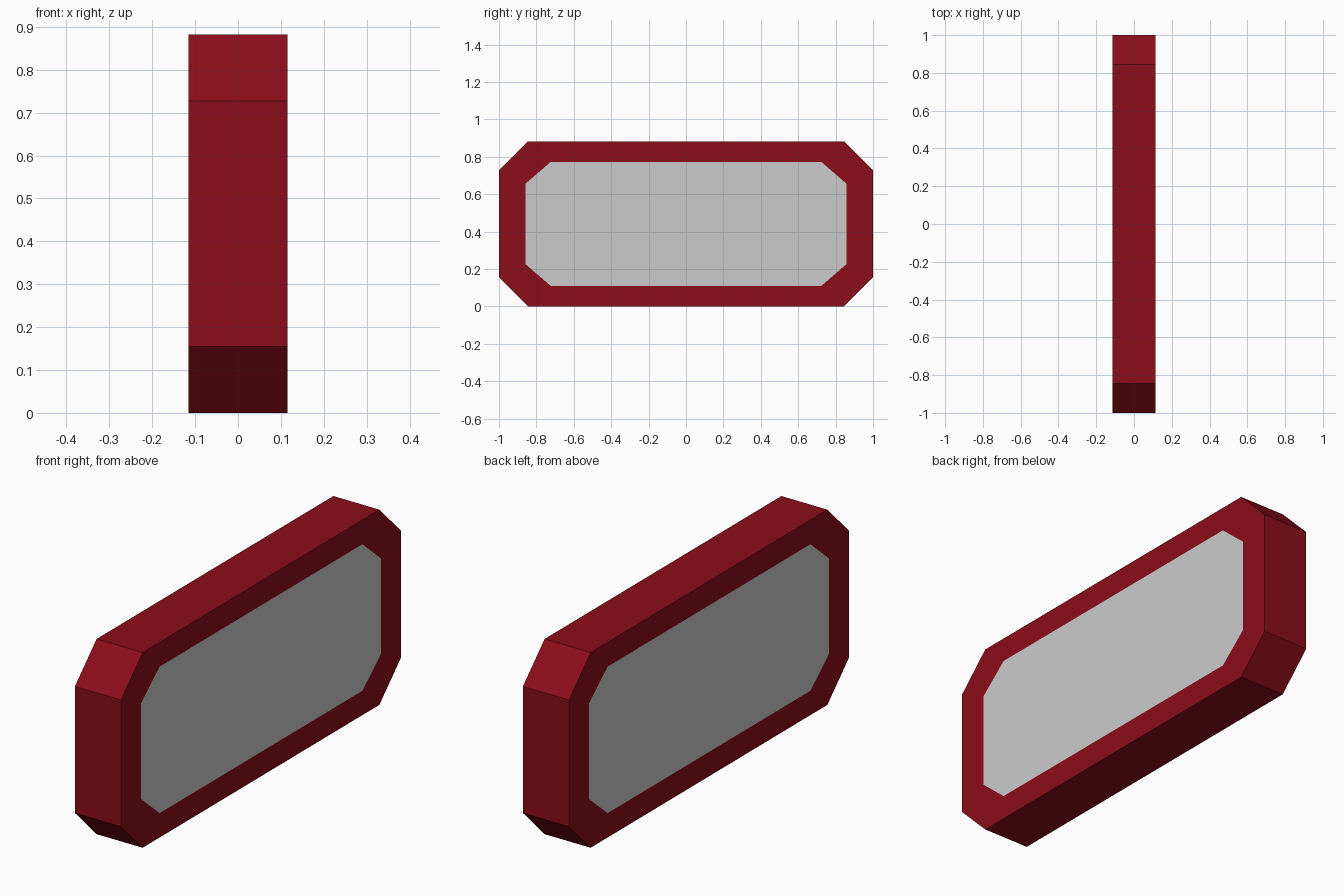
import bpy
import bmesh

if "Cube" in bpy.data.objects:
    bpy.data.objects.remove(bpy.data.objects["Cube"])

HALF_T = 0.115   # half thickness in x
MID_Z = 0.441    # centre height


def octagon(x, y, z, y_cut, z_cut):
    """Chamfered rectangle in the YZ plane, counter-clockwise seen from +x."""
    pts = [(y, -z_cut), (y, z_cut), (y_cut, z), (-y_cut, z),
           (-y, z_cut), (-y, -z_cut), (-y_cut, -z), (y_cut, -z)]
    return [(x, a, MID_Z + b) for a, b in pts]


def outer(x):
    return octagon(x, 1.0, 0.441, 0.845, 0.286)


def inner(x):
    return octagon(x, 0.857, 0.331, 0.724, 0.216)


def make_object(name, bm, color=None):
    bm.normal_update()
    mesh = bpy.data.meshes.new(name)
    bm.to_mesh(mesh)
    bm.free()
    obj = bpy.data.objects.new(name, mesh)
    bpy.context.collection.objects.link(obj)
    if color:
        mat = bpy.data.materials.new(name + "_paint")
        mat.diffuse_color = color
        mat.use_nodes = True
        mat.node_tree.nodes["Principled BSDF"].inputs["Base Color"].default_value = mat.diffuse_color
        mesh.materials.append(mat)
    return obj


# Red frame: bridge the rings from right inner edge over the rim to left inner edge
bm = bmesh.new()
rings = [[bm.verts.new(p) for p in ring] for ring in
         (inner(HALF_T), outer(HALF_T), outer(-HALF_T), inner(-HALF_T))]
for a, b in zip(rings, rings[1:]):
    for i in range(8):
        j = (i + 1) % 8
        bm.faces.new((a[i], b[i], b[j], a[j]))
make_object("frame", bm, (0.26, 0.004, 0.01, 1.0))

# Grey panels, flush with the frame on both sides
for name, x in (("right_panel", HALF_T), ("left_panel", -HALF_T)):
    bm = bmesh.new()
    pts = inner(x)
    if x < 0:
        pts.reverse()
    bm.faces.new([bm.verts.new(p) for p in pts])
    make_object(name, bm)
